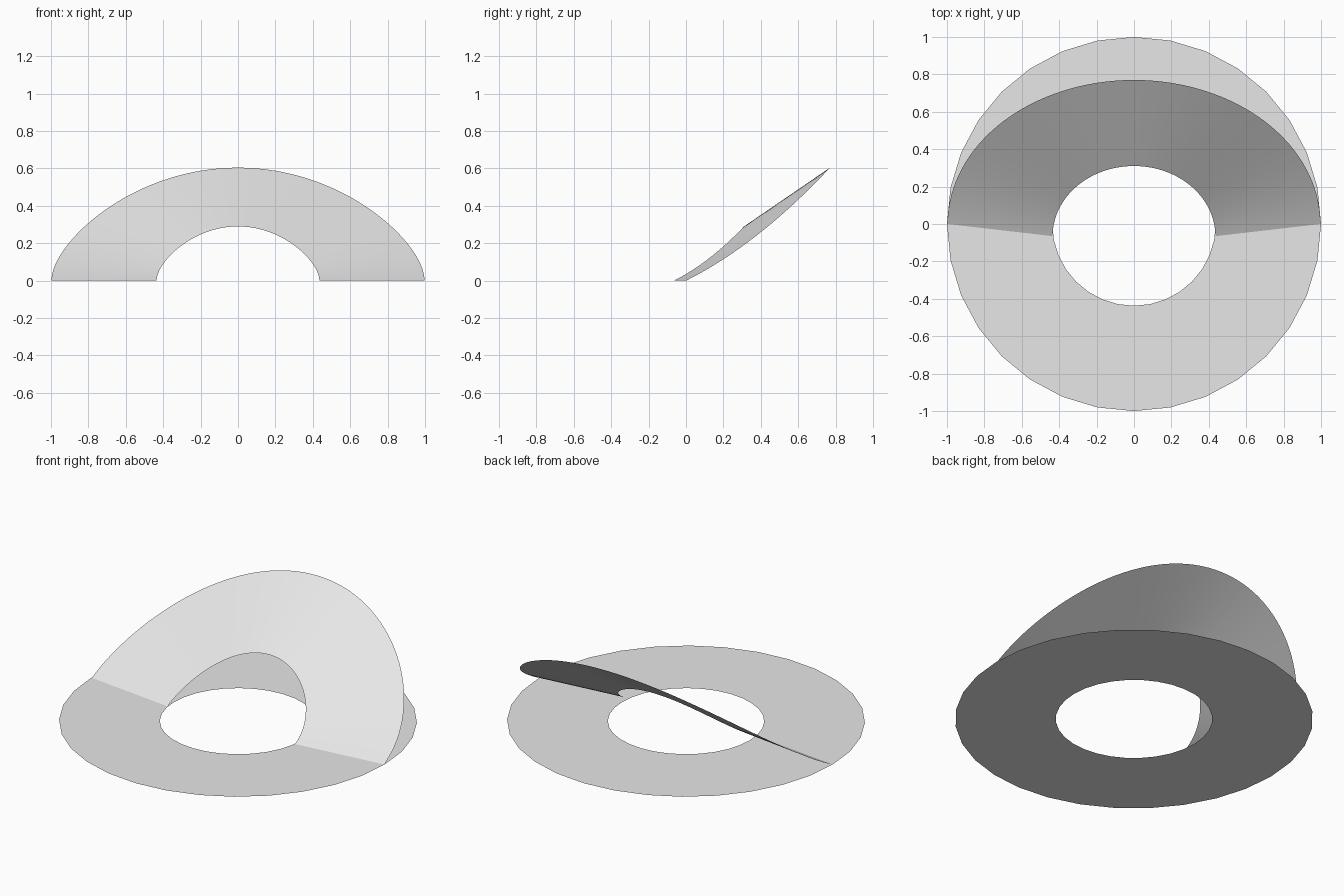
import bpy
import bmesh
from math import sin, cos, pi

cube = bpy.data.objects.get("Cube")
if cube:
    bpy.data.objects.remove(cube, do_unlink=True)

# One plain light grey for both sheets
grey = bpy.data.materials.new("light_grey")
grey.use_nodes = True
grey.diffuse_color = (0.8, 0.8, 0.8, 1)
grey.node_tree.nodes["Principled BSDF"].inputs["Base Color"].default_value = (0.8, 0.8, 0.8, 1)


def ruled_sheet(name, inner, outer, start, end, segments, smooth):
    """Sheet of straight strips between an inner and an outer curve."""
    bm = bmesh.new()
    rows = []
    for i in range(segments + 1):
        t = start + (end - start) * i / segments
        rows.append((bm.verts.new(inner(t)), bm.verts.new(outer(t))))
    for (a, b), (c, d) in zip(rows, rows[1:]):
        face = bm.faces.new((a, b, d, c))
        face.smooth = smooth
    bmesh.ops.remove_doubles(bm, verts=bm.verts, dist=0.0001)
    mesh = bpy.data.meshes.new(name)
    bm.to_mesh(mesh)
    bm.free()
    mesh.materials.append(grey)
    obj = bpy.data.objects.new(name, mesh)
    bpy.context.collection.objects.link(obj)
    return obj


def circle(radius):
    return lambda t: (radius * cos(t), radius * sin(t), 0)


def lifted_arc(width, depth, y_start, slope, curl):
    """Half ellipse that rises ever more steeply towards the back."""
    def point(t):
        w = depth * sin(t)
        return (width * cos(t), y_start + w, slope * w + curl * w * w)
    return point


# Flat ring lying on the ground
ruled_sheet("flat_ring", circle(0.437), circle(1.0), 0, 2 * pi, 32, False)

# Half ring curling up from the middle of the flat ring
ruled_sheet("raised_half_ring",
            lifted_arc(0.435, 0.375, -0.065, 0.498, 0.733),
            lifted_arc(0.997, 0.77, 0.0, 0.5, 0.37),
            0, pi, 64, True)
